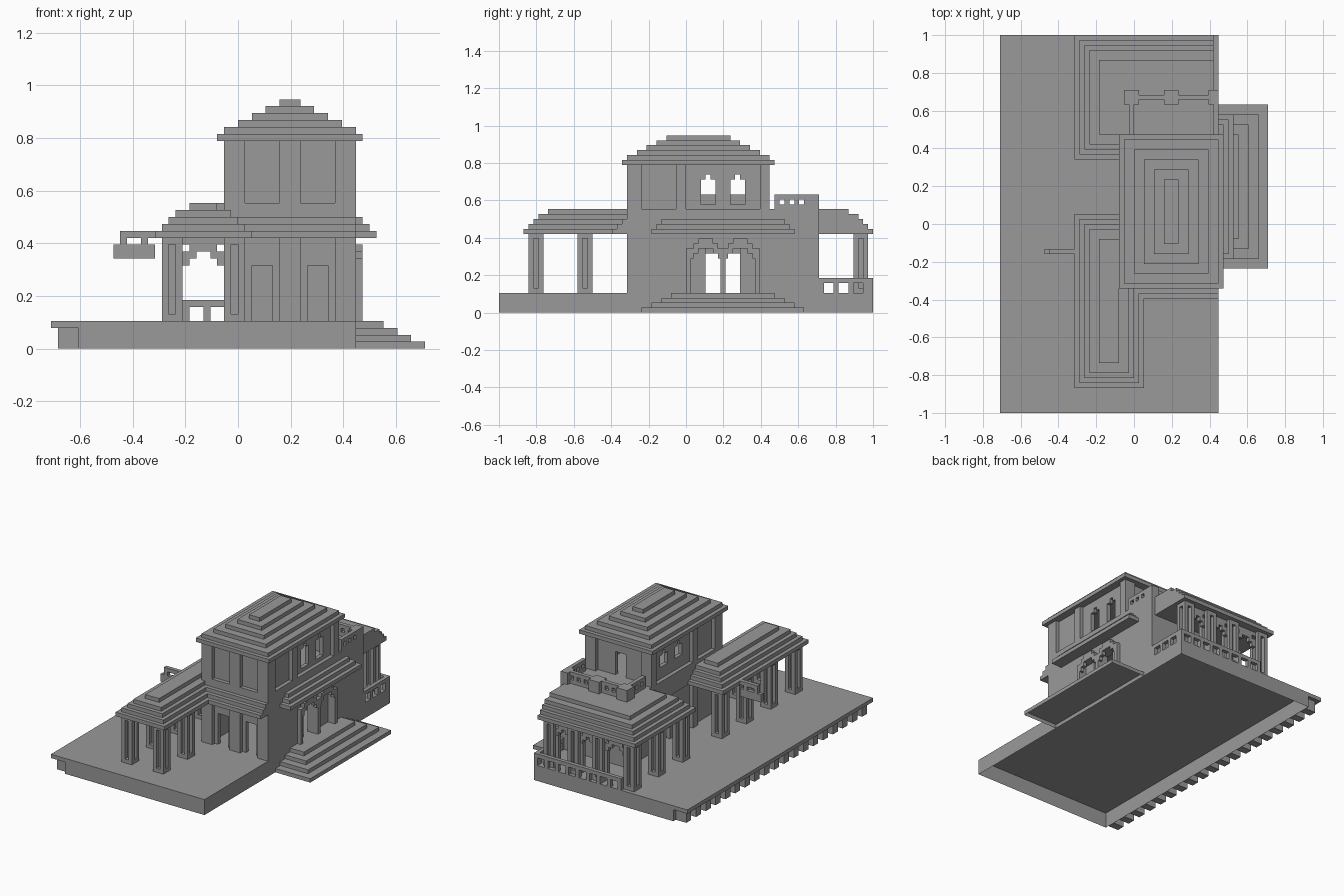
import bpy
import bmesh
from mathutils import Matrix, Vector

cube = bpy.data.objects.get("Cube")
if cube:
    bpy.data.objects.remove(cube)

UNIT = 1 / 38  # one building block
stone = bpy.data.materials.new("stone_grey")
stone.use_nodes = True
GREY = (0.32, 0.32, 0.32, 1)
stone.diffuse_color = GREY
stone.node_tree.nodes["Principled BSDF"].inputs["Base Color"].default_value = GREY


def part(name, boxes, open_bottom=False):
    """One object from boxes given as (x0, x1, y0, y1, z0, z1) in blocks."""
    bm = bmesh.new()
    for x0, x1, y0, y1, z0, z1 in boxes:
        low, high = Vector((x0, y0, z0)) * UNIT, Vector((x1, y1, z1)) * UNIT
        size = Matrix.Diagonal(high - low).to_4x4()
        bmesh.ops.create_cube(bm, size=1, matrix=Matrix.Translation((low + high) / 2) @ size)
    if open_bottom:
        bm.normal_update()
        under = [f for f in bm.faces if f.normal.z < -0.5]
        bmesh.ops.delete(bm, geom=under, context="FACES")
    mesh = bpy.data.meshes.new(name)
    bm.to_mesh(mesh)
    bm.free()
    mesh.materials.append(stone)
    obj = bpy.data.objects.new(name, mesh)
    bpy.context.scene.collection.objects.link(obj)
    return obj


def along(axis, a0, a1, b0, b1, z0, z1):
    """Box running a0..a1 along the axis and b0..b1 across it."""
    return (a0, a1, b0, b1, z0, z1) if axis == "x" else (b0, b1, a0, a1, z0, z1)


def wall(axis, a0, a1, b0, b1, z0, z1, holes=()):
    """Wall boxes left around openings given as (start, end, sill, head)."""
    boxes, pos = [], a0
    for start, end, sill, head in holes:
        boxes.append(along(axis, pos, start, b0, b1, z0, z1))
        boxes.append(along(axis, start, end, b0, b1, head, z1))
        if sill > z0:
            boxes.append(along(axis, start, end, b0, b1, z0, sill))
        pos = end
    boxes.append(along(axis, pos, a1, b0, b1, z0, z1))
    return boxes


def fence(axis, a0, a1, b, z, pitch, kerb):
    """Railing one block thick with evenly spaced balusters."""
    boxes = [along(axis, a0, a1, b, b + 1, z + 2, z + 3)]
    if kerb:
        boxes.append(along(axis, a0, a1, b, b + 1, z, z + 1))
    boxes += [along(axis, a, a + 1, b, b + 1, z, z + 2) for a in range(a0, a1, pitch)]
    return boxes


def column(x, y):
    """Square column with a sunk slot in every side."""
    boxes = [(x - 1.5, x + 1.5, y - 1.5, y + 1.5, z, z + 1) for z in (4, 15)]
    boxes += [(x + i - 0.5, x + i + 0.5, y + j - 0.5, y + j + 0.5, 5, 15)
              for i, j in ((-1, -1), (1, -1), (-1, 1), (1, 1), (0, 0))]
    return boxes


def arch(axis, centre, half, b0, b1, z):
    """Stepped arch head, thick at the springing and thin at the crown."""
    boxes = []
    for side in (-1, 1):
        for k in range(3):
            near = centre + side * (half - k)
            far = centre + side * (half - k - 1 if k < 2 else 0)
            boxes.append(along(axis, min(near, far), max(near, far), b0, b1, z + k, z + k + 2))
    return boxes


# Plinth: open shell with an overhanging lip on a row of brackets
part("plinth", [(-23, 17, -38, 38, 0, 4)], open_bottom=True)
part("plinth_lip", [(-27, -23, -38, 38, 3, 4)])
part("plinth_brackets", [(-26, -23, y, y + 2, 0, 3) for y in range(-37, 38, 4)])

# Stairs wrap round the entrance
part("stairs", [(17, 27 - 2 * k, 2 * k - 9, 24 - 2 * k, k, k + 1) for k in range(4)],
     open_bottom=True)

# Tower lower storey
doors = [(4, 7, 4, 12), (8, 11, 4, 12)]
part("lower_front_wall", wall("x", -1, 16, -11, -10, 4, 16, [(2, 5, 4, 12), (10, 13, 4, 12)]))
part("lower_right_wall", wall("y", -11, 17, -1, 0, 4, 16, doors))
part("lower_left_wall", wall("y", -11, 17, 15, 17, 4, 16,
                             [(1, 7, 4, 13), (8, 14, 4, 13)])
     + [(15, 16, 1, 4, 4, 13), (15, 16, 11, 14, 4, 13)])
part("middle_floor", [(-2, 17, -12, 17, 16, 21)])
part("balcony_wing", [(-2, 17, 17, 27, 4, 21)])

# Tower upper storey with keyhole windows
for name, x, sill in (("upper_right_wall", -1, 24), ("upper_left_wall", 15, 22)):
    windows = [(3, 6, sill, 28), (9, 12, sill, 28)]
    ears = [(x, x + 1, y + e, y + e + 1, 27, 28) for y in (3, 9) for e in (0, 2)]
    part(name, wall("y", -11, 16, x, x + 1, 21, 30, windows) + ears)
part("upper_front_wall", wall("x", -1, 16, -11, -10, 21, 30))
part("upper_back_wall", wall("x", -1, 16, 15, 16, 21, 30, [(6, 9, 21, 27)]))

# Pilasters on both storeys
for name, z0, z1 in (("lower_pilasters", 4, 16), ("upper_pilasters", 21, 30)):
    front = [(x, x + 3, -12, -10, z0, z1) for x in (-2, 6, 14)]
    sides = [(x, x + 2, y0, y1, z0, z1) for x in (-2, 15)
             for y0, y1 in ((-12, -9), (-2, 0), (15, 17))]
    part(name, front + sides)
part("upper_back_pilasters", [(-2, 1, 15, 17, 21, 30), (14, 17, 15, 17, 21, 30)])

# Twin arched doorway
part("doorway_frame", arch("y", 4, 3.5, 17, 18, 11) + arch("y", 11, 3.5, 17, 18, 11)
     + [(17, 18, y, y + 1, 4, 13) for y in (0, 7, 14)])

# Stepped eaves over the doorway and the tower front
part("doorway_eave", [(17, 20 - k, k - 7, 22 - k, 16 + k, 17 + k) for k in range(3)])
part("front_eave", [(0, 17, k - 15, -12, 16 + k, 17 + k) for k in range(3)])

# Stepped roofs
part("tower_roof", [(-3, 18, -13, 18, 30, 31)]
     + [(2 * k - 2, 17 - 2 * k, 2 * k - 12, 17 - 2 * k, 31 + k, 32 + k) for k in range(5)])
steps = list(enumerate((0, 1, 2, 3, 5)))
part("front_porch_roof", [(s - 12, 2 - s, s - 33, 2 - s, 16 + k, 17 + k) for k, s in steps])
part("back_porch_roof", [(s - 12, 16, 13 + s, 38 - s, 16 + k, 17 + k) for k, s in steps])

# Porch columns
for x in (-9.5, -0.5):
    for row in range(4 if x < -1 else 2):
        part("front_porch_column", column(x, 10 * row - 30.5))
for x in (-9.5, -0.5, 6.5, 13.5):
    part("back_porch_column", column(x, 35.5))
for y in (15.5, 25.5):
    part("back_porch_side_column", column(-9.5, y))

# Arches and railing of the back porch
for centre, half in ((-5, 3), (3, 2.5), (10, 2.5)):
    part("back_porch_arch", arch("x", centre, half, 35, 36, 12)
         + [(centre - half, centre + half, 35, 36, 15, 16)])
part("back_porch_railing", fence("x", -8, 17, 37, 4, 3, False)
     + fence("y", 27, 38, 16, 4, 3, False))

# Balcony parapet
part("balcony_parapet", fence("x", -1, 17, 25, 21, 2, True)
     + fence("y", 18, 25, -1, 21, 2, True) + fence("y", 18, 25, 16, 21, 2, True))
part("balcony_posts", [(x0, x1, 24, 27, 21, 24) for x0, x1 in ((-2, 1), (6, 9), (15, 17))])

# Hanging board on the front porch
part("hanging_board", [(-18, -12, -6, -5, 13, 15), (-17, -11, -6, -5, 16, 17)]
     + [(x, x + 1, -6, -5, 15, 16) for x in (-17, -14)])
